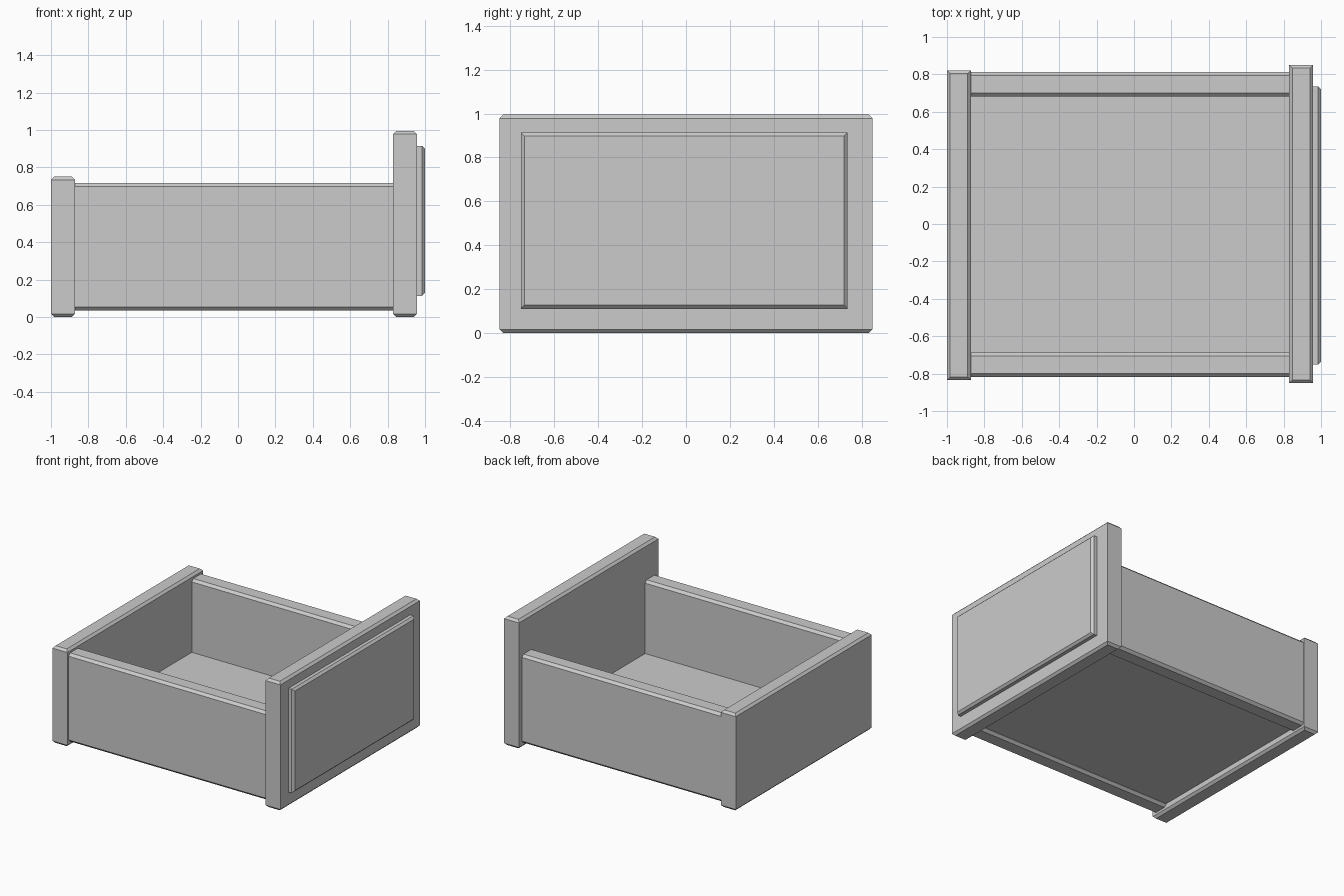
import bpy, bmesh
from mathutils import Vector

if "Cube" in bpy.data.objects:
    bpy.data.objects.remove(bpy.data.objects["Cube"])


def board(name, lo, hi, bevel=0.0, pick=None):
    """Box between two corners; edges accepted by pick(direction, midpoint) are chamfered."""
    lo, hi = Vector(lo), Vector(hi)
    bm = bmesh.new()
    bmesh.ops.create_cube(bm, size=1)
    for v in bm.verts:
        v.co = Vector((lo[i] + (v.co[i] + 0.5) * (hi[i] - lo[i]) for i in range(3)))
    if pick:
        edges = []
        for e in bm.edges:
            a, b = e.verts[0].co, e.verts[1].co
            d = b - a
            axis = max(range(3), key=lambda i: abs(d[i]))
            if pick(axis, (a + b) / 2):
                edges.append(e)
        bmesh.ops.bevel(bm, geom=edges, offset=bevel, segments=1,
                        profile=0.5, affect='EDGES')
    bmesh.ops.recalc_face_normals(bm, faces=bm.faces)
    mesh = bpy.data.meshes.new(name)
    bm.to_mesh(mesh)
    bm.free()
    obj = bpy.data.objects.new(name, mesh)
    bpy.context.collection.objects.link(obj)
    return obj


def horizontal(axis, mid):
    return axis != 2


def lengthwise(axis, mid):
    return axis == 0


def outer_rim(axis, mid):
    return axis != 0 and mid.x > 0.99


# Tall drawer front and lower back board, chamfered top and bottom
board("drawer_front", (0.83, -0.85, 0), (0.957, 0.85, 0.995), 0.017, horizontal)
board("drawer_back", (-1, -0.835, 0), (-0.872, 0.821, 0.75), 0.017, horizontal)

# Raised panel on the drawer front
board("front_panel", (0.957, -0.752, 0.113), (1, 0.735, 0.914), 0.016, outer_rim)

# Side boards with chamfered long edges
for name, y in (("side_left", -0.753), ("side_right", 0.748)):
    board(name, (-0.872, y - 0.066, 0.034), (0.83, y + 0.066, 0.717), 0.019, lengthwise)

# Drawer floor between the boards
board("drawer_floor", (-0.872, -0.687, 0.056), (0.83, 0.682, 0.155))
